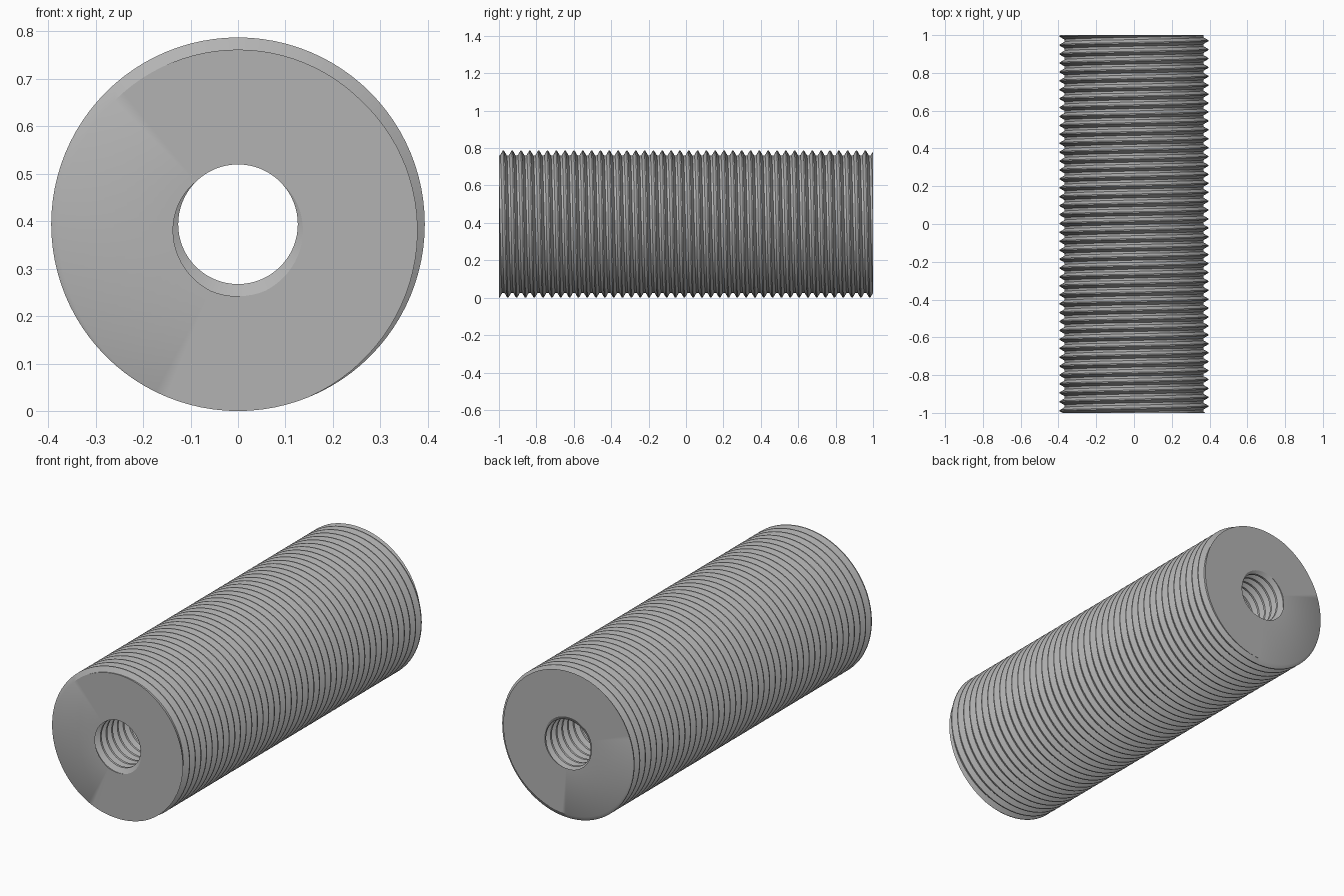
import bpy
import bmesh
from math import cos, sin, pi

if "Cube" in bpy.data.objects:
    bpy.data.objects.remove(bpy.data.objects["Cube"], do_unlink=True)

HALF = 1.0        # half the rod length, along y
PITCH = 0.0472    # advance per turn, right-handed
RADIUS = 0.3935   # outer crest radius, also the axis height
TURNS = int(2 * HALF / PITCH) + 4


def helix_surface(bm, profile, centre, phase, steps):
    """Sweep a one-pitch profile of (fraction, radius) along a helix."""
    rings = []
    for i in range(TURNS * steps + 1):
        a = phase - 2 * pi * i / steps
        y0 = -HALF + PITCH * (i / steps - 2 - centre)
        rings.append([bm.verts.new((r * cos(a), y0 + f * PITCH, RADIUS + r * sin(a)))
                      for f, r in profile])
    n = len(profile)
    for i in range(len(rings) - 1):
        for j in range(n - 1):
            bm.faces.new((rings[i][j], rings[i + 1][j], rings[i + 1][j + 1], rings[i][j + 1]))
        # join the last edge of this turn to the first edge of the next
        k = i + steps
        if k + 1 < len(rings):
            bm.faces.new((rings[i][n - 1], rings[i + 1][n - 1], rings[k + 1][0], rings[k][0]))


bm = bmesh.new()

# Outer thread: wide root, narrow crest
root = RADIUS - 0.0256
helix_surface(bm, [(0, root), (0.25, root), (0.5625, RADIUS), (0.6875, RADIUS)],
              0.125, pi / 2, 96)

# Threaded bore: narrow groove, wide crest
bore, groove = 0.126, 0.1516
helix_surface(bm, [(0, groove), (0.125, groove), (0.4375, bore), (0.6875, bore)],
              0.0625, -pi / 2, 64)

# Cut both ends square and cap them around the bore
for side in (-1, 1):
    bmesh.ops.bisect_plane(bm, geom=bm.verts[:] + bm.edges[:] + bm.faces[:], dist=1e-6,
                           plane_co=(0, side * HALF, 0), plane_no=(0, side, 0),
                           clear_outer=True)
bmesh.ops.remove_doubles(bm, verts=bm.verts[:], dist=1e-5)
for side in (-1, 1):
    rim = [e for e in bm.edges if e.is_boundary
           and all(abs(v.co.y - side * HALF) < 1e-4 for v in e.verts)]
    bmesh.ops.triangle_fill(bm, use_beauty=True, use_dissolve=False, edges=rim,
                            normal=(0, side, 0))
bmesh.ops.recalc_face_normals(bm, faces=bm.faces[:])

mesh = bpy.data.meshes.new("threaded_rod")
bm.to_mesh(mesh)
bm.free()
rod = bpy.data.objects.new("threaded_rod", mesh)
bpy.context.collection.objects.link(rod)

# Plain grey metal
grey = (0.45, 0.45, 0.45, 1)
mat = bpy.data.materials.new("grey_metal")
mat.use_nodes = True
mat.diffuse_color = grey
mat.node_tree.nodes["Principled BSDF"].inputs["Base Color"].default_value = grey
mesh.materials.append(mat)

bpy.context.view_layer.objects.active = rod
rod.select_set(True)
bpy.ops.object.shade_smooth_by_angle(angle=pi / 6)
